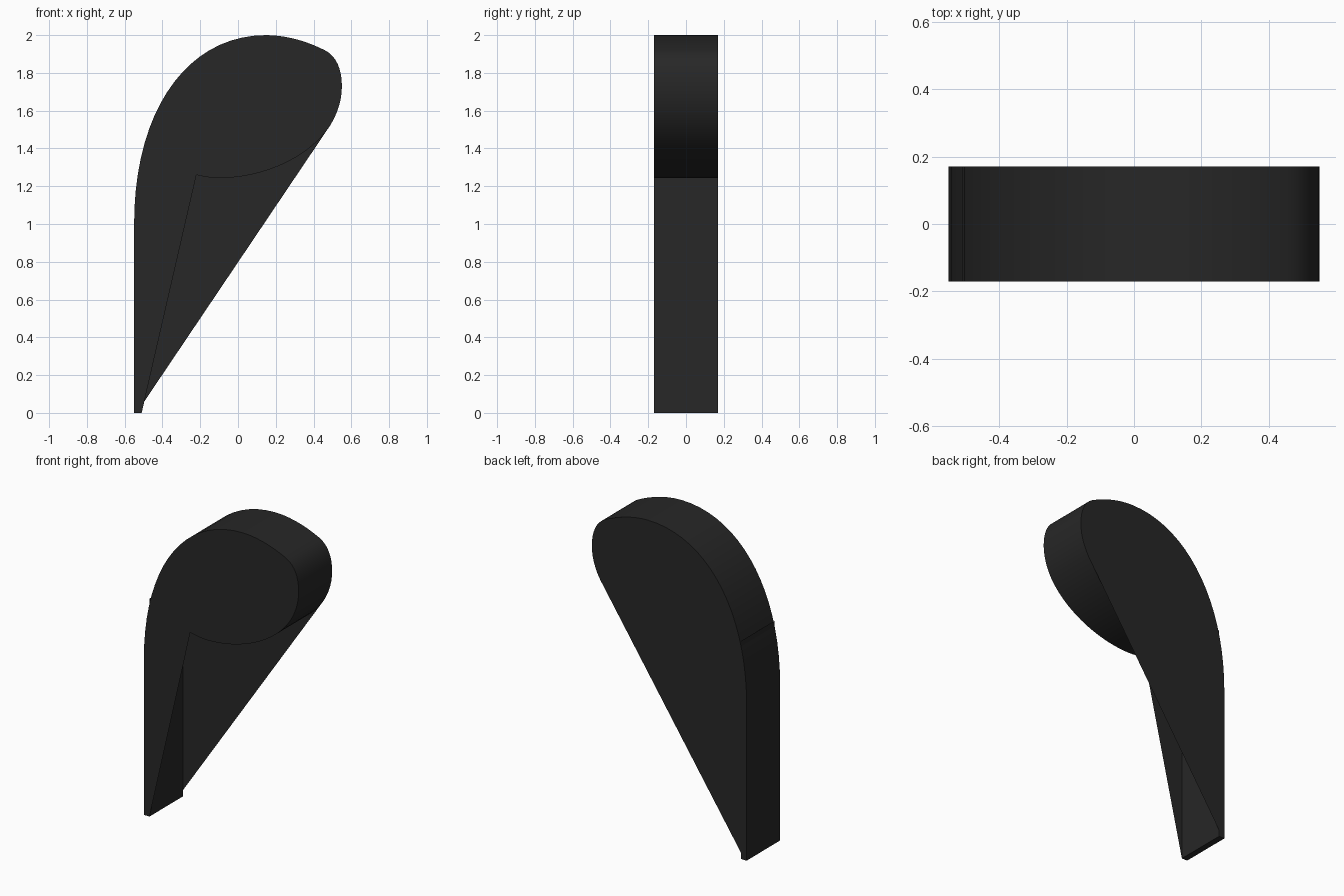
import bpy, bmesh
from mathutils import Vector
from mathutils.geometry import interpolate_bezier

if "Cube" in bpy.data.objects:
    bpy.data.objects.remove(bpy.data.objects["Cube"])

HALF = 0.17  # half depth


def curve(a, b, c, d, n=14):
    """Bezier points from a to d, without the first point."""
    return [(p.x, p.y) for p in interpolate_bezier(*[Vector(q) for q in (a, b, c, d)], n)][1:]


# Profile (x, z), clockwise from the lower left corner: stem, outer arc, round head
outer = [(-0.55, 0), (-0.55, 1)]
outer += curve((-0.55, 1), (-0.55, 1.6), (-0.27, 2), (0.15, 2), 20)
outer += curve((0.15, 2), (0.26, 2), (0.37, 1.965), (0.46, 1.92), 8)
outer += curve((0.46, 1.92), (0.52, 1.89), (0.55, 1.82), (0.55, 1.73), 9)
outer += curve((0.55, 1.73), (0.55, 1.66), (0.53, 1.59), (0.49, 1.525), 7)
under = curve((0.49, 1.525), (0.38, 1.35), (0.13, 1.243), (-0.10, 1.243), 14)
under += curve((-0.10, 1.243), (-0.14, 1.243), (-0.18, 1.25), (-0.22, 1.26), 4)
# Hidden end of the head's underside and the straight inner side of the stem
hidden = curve((-0.22, 1.26), (-0.33, 1.28), (-0.43, 1.33), (-0.51, 1.40), 6)
stem = [(-0.51, 0.04), (-0.51, 0)]

bm = bmesh.new()
profile = outer + under + hidden + stem
front = [bm.verts.new((x, -HALF, z)) for x, z in profile]
back = [bm.verts.new((x, HALF, z)) for x, z in profile]

# Side walls
n = len(profile)
for i in range(n):
    j = (i + 1) % n
    bm.faces.new((front[i], back[i], back[j], front[j]))

# The front panel spans the gap beside the stem; the back panel spans up to the head
keep = len(outer) + len(under)
front_cap = bm.faces.new(list(reversed(front[:keep] + front[-1:])))
back_cap = bm.faces.new(back[:len(outer)] + back[-2:])
for f in (front_cap, back_cap):
    f.normal_update()
    if f.normal.y * f.verts[0].co.y < 0:
        f.normal_flip()
for f in bm.faces:
    f.normal_update()
# Make the walls face outward (the left wall must point to -x)
walls = [f for f in bm.faces if f not in (front_cap, back_cap)]
if walls[0].normal.x > 0:
    bmesh.ops.reverse_faces(bm, faces=walls)
bmesh.ops.triangulate(bm, faces=[front_cap, back_cap])

mesh = bpy.data.meshes.new("curved_hook")
bm.to_mesh(mesh)
bm.free()
hook = bpy.data.objects.new("curved_hook", mesh)
bpy.context.collection.objects.link(hook)

# Near-black finish
mat = bpy.data.materials.new("black")
mat.diffuse_color = (0.02, 0.02, 0.02, 1)
mat.use_nodes = True
mat.node_tree.nodes["Principled BSDF"].inputs["Base Color"].default_value = mat.diffuse_color
mesh.materials.append(mat)

bpy.context.view_layer.objects.active = hook
hook.select_set(True)
bpy.ops.object.shade_smooth_by_angle()
